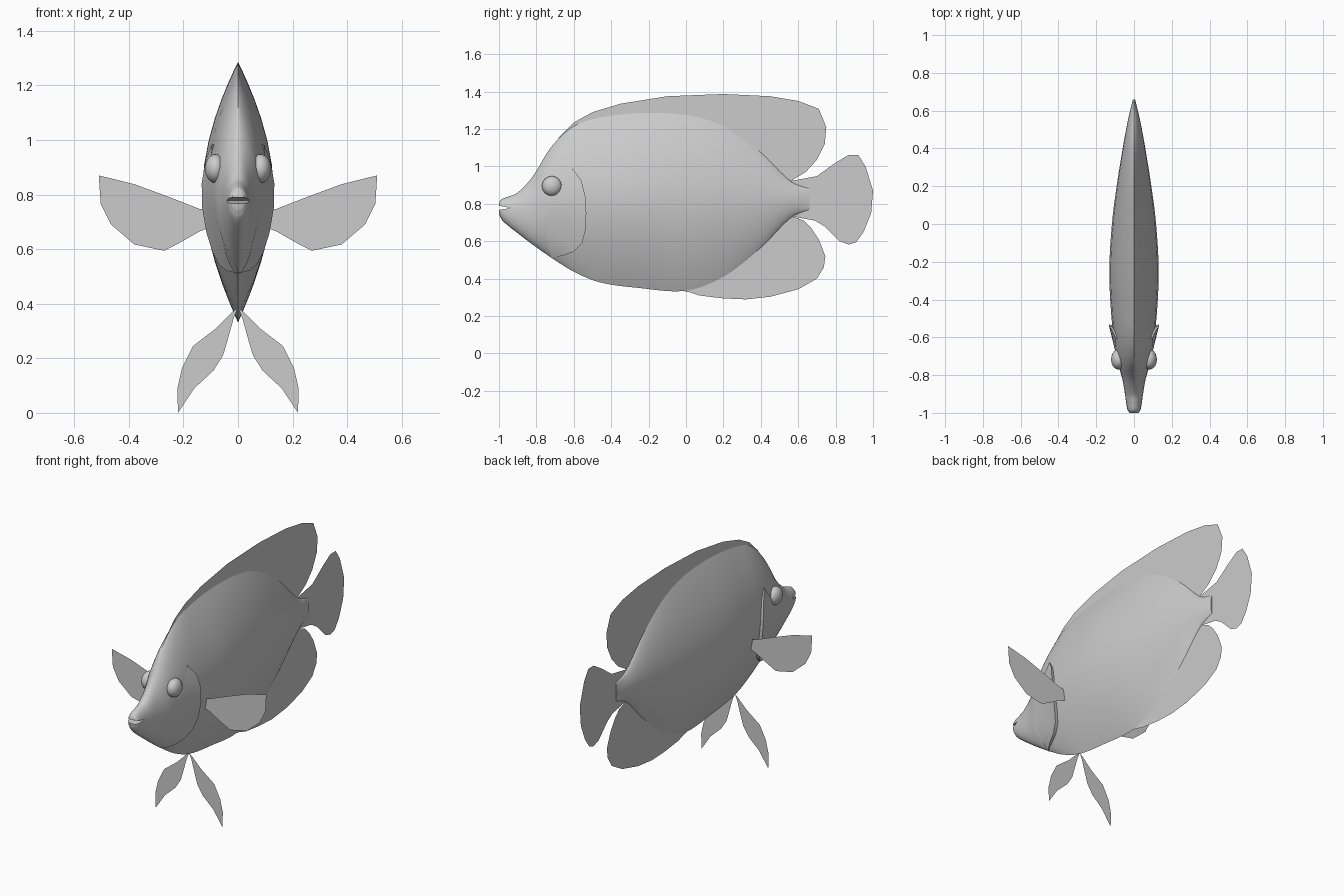
import bpy, bmesh, math
from mathutils import Vector

if "Cube" in bpy.data.objects:
    bpy.data.objects.remove(bpy.data.objects["Cube"])

grey = bpy.data.materials.new("soft_grey")
grey.diffuse_color = (0.6, 0.6, 0.6, 1)
grey.use_nodes = True
grey.node_tree.nodes["Principled BSDF"].inputs["Base Color"].default_value = grey.diffuse_color


def make(name, verts, faces, angle=None):
    me = bpy.data.meshes.new(name)
    me.from_pydata(verts, [], faces)
    bm = bmesh.new()
    bm.from_mesh(me)
    bmesh.ops.remove_doubles(bm, verts=bm.verts, dist=1e-5)
    bmesh.ops.recalc_face_normals(bm, faces=bm.faces)
    bm.to_mesh(me)
    bm.free()
    me.materials.append(grey)
    ob = bpy.data.objects.new(name, me)
    bpy.context.collection.objects.link(ob)
    if angle:
        bpy.ops.object.select_all(action='DESELECT')
        ob.select_set(True)
        bpy.context.view_layer.objects.active = ob
        bpy.ops.object.shade_smooth_by_angle(angle=math.radians(angle))
    return ob


# Body stations: y, bottom z, top z, half width, roundness exponent
ST = [(-1.0, .745, .808, .024, .5), (-.985, .715, .825, .034, .5),
      (-.95, .682, .838, .041, .5), (-.9, .643, .86, .048, .5),
      (-.82, .582, .945, .062, .6), (-.72, .512, 1.105, .09, .75),
      (-.6, .437, 1.215, .108, .9), (-.46, .38, 1.26, .122, 1),
      (-.25, .35, 1.285, .131, 1), (0, .335, 1.275, .117, 1),
      (.2, .41, 1.215, .092, 1), (.4, .565, 1.075, .06, .9),
      (.56, .725, .92, .03, .7), (.66, .77, .88, .006, .6)]


def station(y):
    i = max(k for k in range(len(ST) - 1) if ST[k][0] <= y + 1e-9)
    a, b = ST[i], ST[i + 1]
    p, n = ST[max(i - 1, 0)], ST[min(i + 2, len(ST) - 1)]
    d = b[0] - a[0]
    t = (y - a[0]) / d
    out = []
    for k in range(1, 5):
        m0 = (b[k] - p[k]) / (b[0] - p[0]) * d
        m1 = (n[k] - a[k]) / (n[0] - a[0]) * d
        out.append((2*t**3 - 3*t*t + 1) * a[k] + (t**3 - 2*t*t + t) * m0
                   + (3*t*t - 2*t**3) * b[k] + (t**3 - t*t) * m1)
    return out


def width(y, z):
    zb, zt, w, q = station(y)
    s = (2 * z - zb - zt) / (zt - zb)
    return w * max(0, 1 - abs(s) ** (1.8 if q > .7 else 2)) ** q


# Body: lens-shaped rings lofted along the length
N = 32
ys = [a[0] + (b[0] - a[0]) * k / 5 for a, b in zip(ST, ST[1:]) for k in range(5)] + [ST[-1][0]]
verts, faces = [], []
for y in ys:
    zb, zt, w, q = station(y)
    for j in range(N):
        a = 2 * math.pi * j / N
        z = (zb + zt) / 2 + (zt - zb) / 2 * math.cos(a)
        side = 0 if j % (N // 2) == 0 else math.copysign(1, math.sin(a))
        verts.append((side * width(y, z), y, z))
for i in range(len(ys) - 1):
    for j in range(N):
        k = (j + 1) % N
        faces.append((i*N + j, i*N + k, (i+1)*N + k, (i+1)*N + j))
faces += [tuple(range(N)), tuple(range((len(ys) - 1) * N, len(ys) * N))]
body = make("body", verts, faces, 50)

# Mouth: wedge cut into the snout
tri = [(-1.03, .795), (-.937, .778), (-1.03, .762)]
cutter = make("mouth_cutter", [(x, y, z) for x in (-.1, .1) for y, z in tri],
              [(0, 1, 2), (3, 4, 5), (0, 1, 4, 3), (1, 2, 5, 4), (2, 0, 3, 5)])
cutter.hide_render = True
cutter.hide_viewport = True
cutter.display_type = 'WIRE'
cut = body.modifiers.new("mouth", 'BOOLEAN')
cut.operation = 'DIFFERENCE'
cut.solver = 'EXACT'
cut.object = cutter

# Gill covers: patches that lift off the body towards a curved rear rim
RIM = [(-.605, .985), (-.56, .925), (-.538, .84), (-.533, .75), (-.537, .66),
       (-.555, .59), (-.6, .545), (-.66, .522), (-.72, .513)]
U = 8
for side, label in ((1, "right"), (-1, "left")):
    verts, faces = [], []
    for j, (ey, ez) in enumerate(RIM):
        lift = .021 * math.sin(math.pi * (j + .35) / (len(RIM) - .3)) ** .5
        for i in range(U + 1):
            u = i / U
            y, z = -.77 + (ey + .77) * u, .75 + (ez - .75) * u
            verts.append((side * (width(y, z) + lift * u * u - .002 * (1 - u)), y, z))
        verts.append((side * max(0, width(ey, ez) - .008), ey - .004, ez))
    R = U + 2
    for j in range(len(RIM) - 1):
        for i in range(U + 1):
            faces.append((j*R + i, j*R + i + 1, (j+1)*R + i + 1, (j+1)*R + i))
    make("gill_cover_" + label, verts, faces, 40)

    # Eyes
    bpy.ops.mesh.primitive_uv_sphere_add(segments=24, ring_count=14, radius=.053,
                                         location=(side * .083, -.717, .895),
                                         rotation=(0, math.pi / 2, 0))
    eye = bpy.context.object
    eye.name = "eye_" + label
    eye.scale = (1, 1, .72)
    eye.data.materials.append(grey)
    bpy.ops.object.shade_smooth()

# Median fins: flat sheets in the plane of symmetry
dorsal = [(-.7, 1.1), (-.68, 1.155), (-.6, 1.235), (-.5, 1.29), (-.35, 1.335), (-.1, 1.375),
          (.2, 1.387), (.45, 1.375), (.6, 1.35), (.71, 1.308), (.75, 1.21), (.742, 1.12),
          (.7, 1.035), (.64, .97), (.56, .922), (.5, .9), (.1, 1.1), (-.4, 1.15)]
anal = [(-.05, .34), (.02, .327), (.07, .31), (.2, .294), (.32, .289), (.45, .303), (.6, .343),
        (.7, .4), (.737, .46), (.745, .52), (.71, .61), (.67, .67), (.63, .71), (.57, .732),
        (.5, .76), (.3, .6), (.05, .45)]
tail = [(.5, .9), (.56, .922), (.7, .948), (.8, 1.02), (.87, 1.062), (.92, 1.062), (.96, 1.0),
        (1, .87), (.99, .75), (.95, .65), (.91, .595), (.87, .582), (.82, .6), (.74, .68),
        (.69, .71), (.57, .732), (.5, .75)]
for name, pts in (("dorsal_fin", dorsal), ("anal_fin", anal), ("tail_fin", tail)):
    make(name, [(0, y, z) for y, z in pts], [tuple(range(len(pts)))])

# Paired fins: flat sheets across the body, mirrored
pectoral = [(.1, .74), (.14, .747), (.25, .79), (.38, .838), (.51, .87), (.503, .765),
            (.465, .69), (.38, .617), (.27, .594), (.21, .625), (.14, .665), (.1, .68)]
pelvic = [(0, .385), (.02, .37), (.08, .31), (.165, .245), (.205, .165), (.222, .09),
          (.22, 0), (.16, .09), (.09, .155), (.055, .21), (.04, .26), (.015, .35)]
for name, pts in (("pectoral_fin", pectoral), ("pelvic_fin", pelvic)):
    for side, label in ((1, "right"), (-1, "left")):
        make(name + "_" + label, [(side * x, -.46, z) for x, z in pts],
             [tuple(range(len(pts)))])
